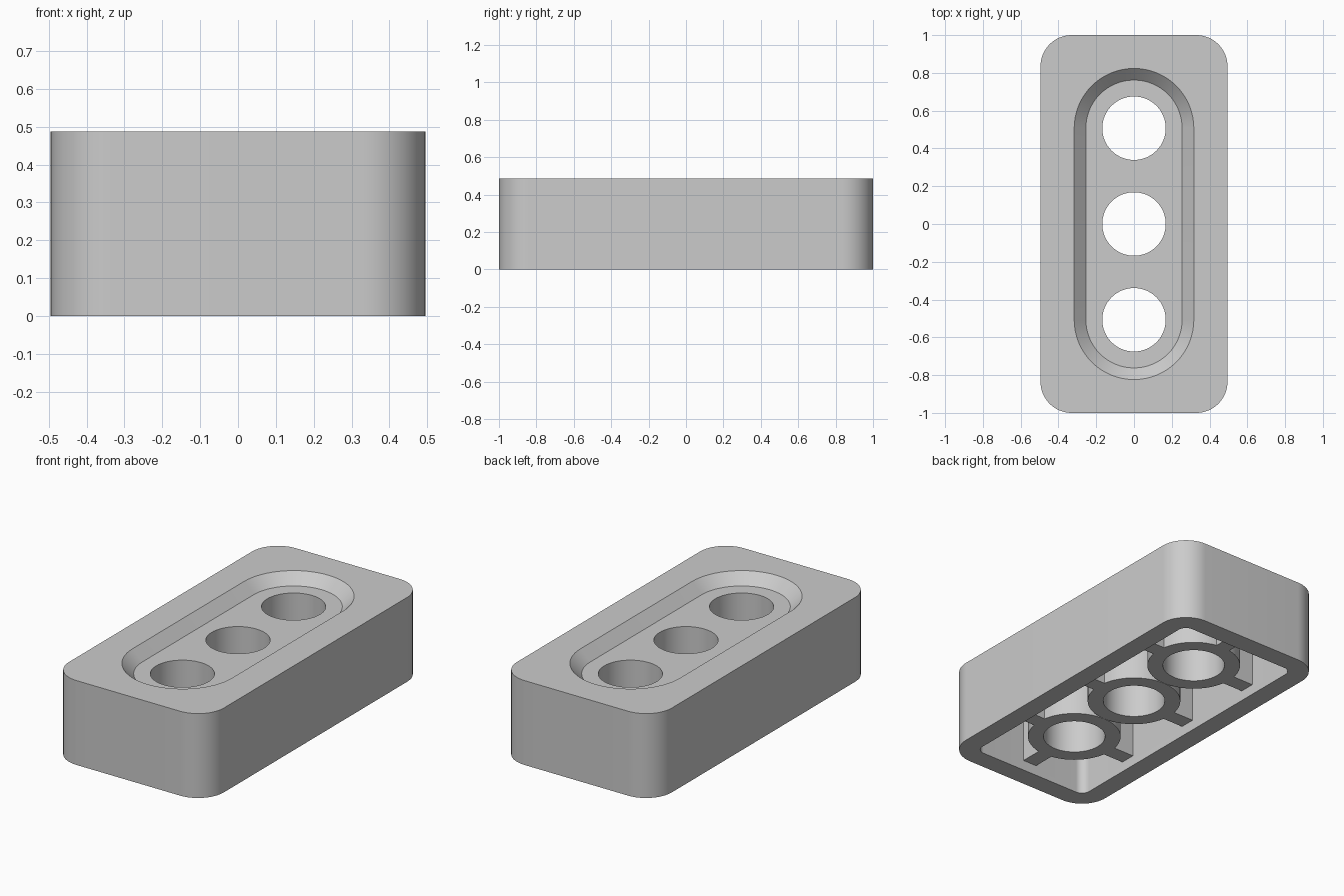
import bpy, bmesh
from math import sin, cos, pi

if "Cube" in bpy.data.objects:
    bpy.data.objects.remove(bpy.data.objects["Cube"])

W, L, H = 0.495, 1.0, 0.487        # half width, half length, height
CORNER, WALL = 0.165, 0.115
CEILING, FLOOR, FOOT = 0.37, 0.427, 0.06   # cavity top, recess floor, underside of tubes
PITCH, TUBE_R, HOLE_R, RIB = 0.507, 0.253, 0.168, 0.045


def outline(hx, hy, r, n=16):
    """Rounded rectangle; becomes a slot or a circle when r reaches the half sizes."""
    pts = []
    for k, (sx, sy) in enumerate(((1, 1), (-1, 1), (-1, -1), (1, -1))):
        for i in range(n + 1):
            a = (k + i / n) * pi / 2
            p = (sx * (hx - r) + r * cos(a), sy * (hy - r) + r * sin(a))
            if not pts or abs(p[0] - pts[-1][0]) + abs(p[1] - pts[-1][1]) > 1e-5:
                pts.append(p)
    if abs(pts[0][0] - pts[-1][0]) + abs(pts[0][1] - pts[-1][1]) < 1e-5:
        pts.pop()
    return pts


def loft(bm, low, high, z0, z1, x=0, y=0):
    """Capped solid between two outlines with matching point counts."""
    a = [bm.verts.new((x + px, y + py, z0)) for px, py in low]
    b = [bm.verts.new((x + px, y + py, z1)) for px, py in high]
    n = len(a)
    for i in range(n):
        j = (i + 1) % n
        bm.faces.new((a[i], a[j], b[j], b[i]))
    bm.faces.new(a[::-1])
    bm.faces.new(b)


def solid(name, parts):
    bm = bmesh.new()
    for p in parts:
        loft(bm, *p)
    me = bpy.data.meshes.new(name)
    bm.to_mesh(me)
    bm.free()
    ob = bpy.data.objects.new(name, me)
    bpy.context.collection.objects.link(ob)
    return ob


def rect(hx, hy):
    return [(hx, hy), (-hx, hy), (-hx, -hy), (hx, -hy)]


rows = (-PITCH, 0, PITCH)

# Outer block
o = outline(W, L, CORNER)
block = solid("block", [(o, o, 0, H)])

# Hollow underside
c = outline(W - WALL, L - WALL, CORNER - WALL)
cavity = solid("cavity_cutter", [(c, c, -0.1, CEILING)])

# Three tubes under the top plate
t = outline(TUBE_R, TUBE_R, TUBE_R)
tubes = solid("tubes", [(t, t, FOOT, CEILING + 0.02, 0, y) for y in rows])

# Ribs from tubes to side walls, and from the end tubes to the end walls
cross, end = rect(W - WALL + 0.03, RIB), rect(RIB, 0.11)
ribs = solid("ribs",
             [(cross, cross, FOOT, CEILING + 0.02, 0, y) for y in rows] +
             [(end, end, FOOT, CEILING + 0.02, 0, s * 0.81) for s in (-1, 1)])

# Slot recess with sloped sides in the top
def slot(r):
    return outline(r, PITCH + r, r)

recess = solid("recess_cutter", [(slot(0.255), slot(0.327), FLOOR, H + 0.01)])

# Through holes
h = outline(HOLE_R, HOLE_R, HOLE_R)
holes = solid("hole_cutter", [(h, h, -0.1, H + 0.1, 0, y) for y in rows])

# Combine everything into one solid
bpy.context.view_layer.objects.active = block
block.select_set(True)
for ob, op in ((cavity, 'DIFFERENCE'), (tubes, 'UNION'), (ribs, 'UNION'),
               (recess, 'DIFFERENCE'), (holes, 'DIFFERENCE')):
    m = block.modifiers.new(ob.name, 'BOOLEAN')
    m.operation, m.solver, m.object = op, 'EXACT', ob
    bpy.ops.object.modifier_apply(modifier=m.name)
    bpy.data.objects.remove(ob)

bpy.ops.object.shade_smooth_by_angle(angle=pi / 6)
